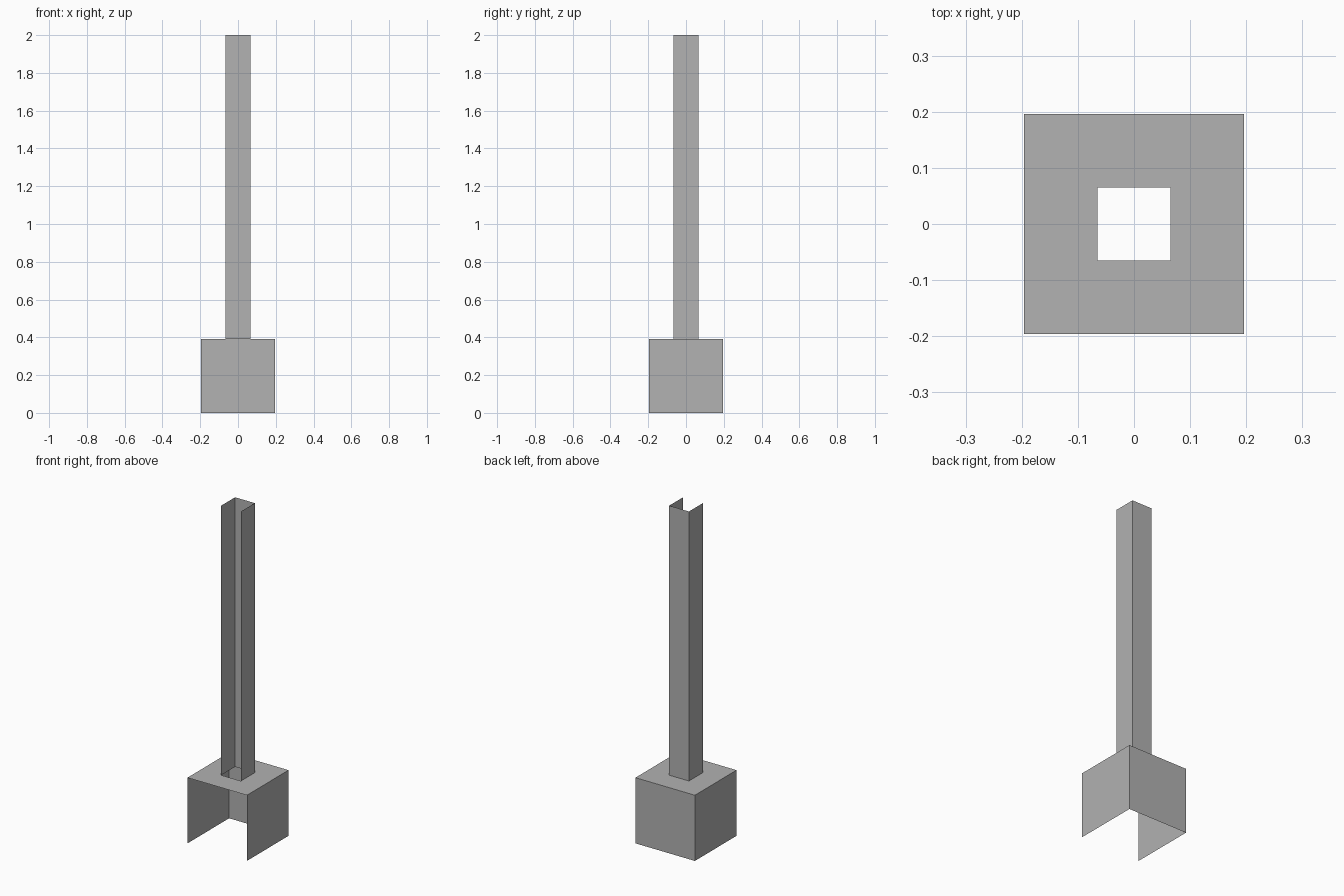
import bpy
import bmesh

BASE = 0.196          # half width of the base
POLE = BASE / 3       # half width of the pole
BASE_TOP = 0.392
POLE_TOP = 2.0

cube = bpy.data.objects.get("Cube")
if cube:
    bpy.data.objects.remove(cube, do_unlink=True)

grey = bpy.data.materials.new("plain_grey")
grey.use_nodes = True
colour = (0.445, 0.445, 0.445, 1)
grey.diffuse_color = colour
grey.node_tree.nodes["Principled BSDF"].inputs["Base Color"].default_value = colour


def finish(name, bm):
    mesh = bpy.data.meshes.new(name)
    bm.to_mesh(mesh)
    bm.free()
    mesh.materials.append(grey)
    bpy.context.collection.objects.link(bpy.data.objects.new(name, mesh))


def square(bm, half, z):
    """Corners in order, starting and ending at the front."""
    return [bm.verts.new((x * half, y * half, z))
            for x, y in ((1, -1), (1, 1), (-1, 1), (-1, -1))]


def channel(name, half, low, high):
    """Thin right, back and left walls, open at the front and both ends."""
    bm = bmesh.new()
    a, b = square(bm, half, low), square(bm, half, high)
    for i in range(3):
        bm.faces.new((a[i], a[i + 1], b[i + 1], b[i]))
    finish(name, bm)


# Base walls and pole
channel("base_walls", BASE, 0, BASE_TOP)
channel("pole", POLE, BASE_TOP, POLE_TOP)

# Base top plate with a square hole under the pole
bm = bmesh.new()
outer, inner = square(bm, BASE, BASE_TOP), square(bm, POLE, BASE_TOP)
for i in range(4):
    j = (i + 1) % 4
    bm.faces.new((outer[i], outer[j], inner[j], inner[i]))
finish("base_top", bm)
